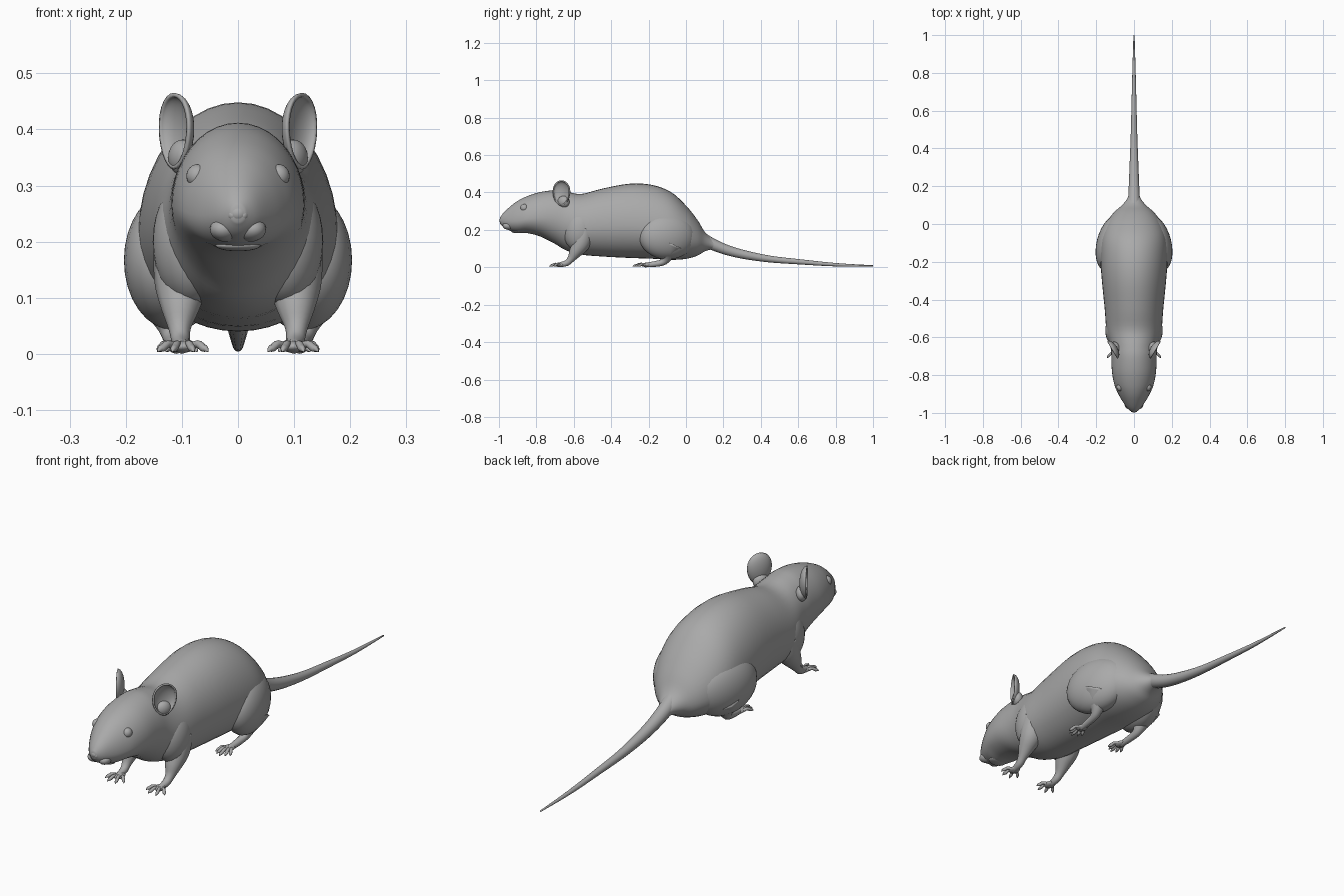
import bpy, bmesh, math
from mathutils import Vector, Matrix

cube = bpy.data.objects.get("Cube")
if cube:
    bpy.data.objects.remove(cube)

grey = bpy.data.materials.new("soft grey")
grey.use_nodes = True
COLOUR = (0.4, 0.4, 0.4, 1)
grey.diffuse_color = COLOUR
grey.node_tree.nodes["Principled BSDF"].inputs["Base Color"].default_value = COLOUR


def finish(name, bm, mirror=False):
    """Turn a bmesh into a smooth object, optionally mirrored across x."""
    bmesh.ops.recalc_face_normals(bm, faces=bm.faces)
    for f in bm.faces:
        f.smooth = True
    mesh = bpy.data.meshes.new(name)
    bm.to_mesh(mesh)
    bm.free()
    mesh.materials.append(grey)
    obj = bpy.data.objects.new(name, mesh)
    bpy.context.collection.objects.link(obj)
    if mirror:
        mod = obj.modifiers.new("Mirror", "MIRROR")
        mod.use_mirror_merge = False
    return obj


def smooth_rows(rows, steps=4):
    """Catmull-Rom interpolation of tuples."""
    rows = [Vector(r) for r in rows]
    pts = [rows[0]] + rows + [rows[-1]]
    out = []
    for a, b, c, d in zip(pts, pts[1:], pts[2:], pts[3:]):
        for i in range(steps):
            t = i / steps
            out.append(b + (c - a) * (t / 2)
                       + (a - b * 2.5 + c * 2 - d / 2) * t ** 2
                       + ((b - c) * 1.5 + (d - a) / 2) * t ** 3)
    return out + [rows[-1]]


def skin(bm, rings):
    """Bridge rings of points into a closed skin."""
    loops = [[bm.verts.new(p) for p in ring] for ring in rings]
    n = len(loops[0])
    for a, b in zip(loops, loops[1:]):
        for i in range(n):
            j = (i + 1) % n
            bm.faces.new((a[i], a[j], b[j], b[i]))
    bm.faces.new(loops[0])
    bm.faces.new(loops[-1])


def limb(bm, rows, sides=12):
    """Round tube through (x, y, z, radius) rows, with rounded ends."""
    rows = smooth_rows(rows)
    rings = []
    for i, row in enumerate(rows):
        before, after = rows[max(i - 1, 0)], rows[min(i + 1, len(rows) - 1)]
        axis = (after - before).xyz.normalized()
        u = axis.cross(Vector((1, 0, 0))).normalized()
        v = axis.cross(u)
        ring = []
        for k in range(sides):
            a = math.tau * k / sides
            ring.append(row.xyz + (u * math.cos(a) + v * math.sin(a)) * row.w)
        rings.append(ring)
    skin(bm, rings)


def ball(bm, centre, size, yaw=0, tilt=0, segments=24):
    m = (Matrix.Translation(centre) @ Matrix.Rotation(yaw, 4, "Z")
         @ Matrix.Rotation(tilt, 4, "X") @ Matrix.Diagonal((*size, 1)))
    bmesh.ops.create_uvsphere(bm, u_segments=segments, v_segments=segments // 2,
                              radius=1, matrix=m)


# Head and trunk: y, bottom, top, half width, height fraction of widest point
sections = [
    (-.995, .235, .265, .012, .5), (-.975, .213, .292, .035, .45),
    (-.94, .195, .325, .06, .4), (-.9, .185, .355, .083, .38),
    (-.85, .183, .38, .104, .38), (-.78, .165, .402, .117, .42),
    (-.7, .125, .412, .12, .48), (-.64, .09, .405, .126, .48),
    (-.56, .068, .392, .146, .45), (-.45, .058, .42, .155, .45),
    (-.3, .05, .447, .17, .44), (-.18, .046, .44, .178, .42),
    (-.08, .04, .402, .175, .42), (0, .045, .33, .15, .43),
    (.06, .062, .255, .108, .45), (.1, .085, .19, .063, .48),
    (.14, .095, .153, .033, .5), (.18, .085, .13, .025, .5)]
SIDES = 40
rings = []
for y, low, high, half, frac in smooth_rows(sections):
    mid = low + (high - low) * frac
    ring = []
    for k in range(SIDES):
        a = math.tau * k / SIDES
        s = math.sin(a)
        ring.append((half * math.cos(a), y, mid + s * (high - mid if s > 0 else mid - low)))
    rings.append(ring)
bm = bmesh.new()
skin(bm, rings)
finish("body", bm)

# Tail
bm = bmesh.new()
limb(bm, [(0, .08, .155, .036), (0, .14, .124, .031), (0, .22, .092, .027),
          (0, .32, .066, .023), (0, .45, .044, .018), (0, .6, .03, .014),
          (0, .8, .014, .009), (0, 1, .008, .003)], 16)
finish("tail", bm)

# Shoulders and thighs
bm = bmesh.new()
ball(bm, (.083, -.565, .2), (.069, .09, .115), tilt=-.15, segments=32)
finish("shoulder", bm, True)
bm = bmesh.new()
ball(bm, (.114, -.1, .167), (.083, .155, .125), yaw=.26, segments=32)
finish("thigh", bm, True)

# Legs down to the paws
bm = bmesh.new()
limb(bm, [(.09, -.54, .2, .06), (.1, -.56, .13, .05), (.103, -.592, .08, .034),
          (.104, -.615, .045, .02), (.102, -.64, .022, .016), (.1, -.685, .012, .012)])
finish("front_leg", bm, True)
bm = bmesh.new()
limb(bm, [(.125, -.08, .13, .07), (.122, -.1, .085, .05), (.118, -.105, .05, .028),
          (.115, -.125, .027, .018), (.112, -.17, .017, .015), (.11, -.22, .012, .012)])
finish("hind_leg", bm, True)


def paw(name, x, y, reach, spread, count):
    """Flat paw pad with a fan of knuckled toes and pointed claws."""
    bm = bmesh.new()
    ball(bm, (x, y, .013), (.021, .028, .011))
    for i in range(count):
        f = 2 * i / (count - 1) - 1
        length = reach * (1 - .3 * abs(f))
        dx, dy = math.sin(f * spread), -math.cos(f * spread)
        root = x + f * .014
        path = [(0, .013, .007), (.4, .018, .0065), (.7, .011, .007),
                (.85, .009, .0055), (1, .004, .001)]
        limb(bm, [(root + dx * length * t, y + dy * length * t, z, r)
                  for t, z, r in path], 8)
    finish(name, bm, True)


paw("front_paw", .098, -.675, .065, .75, 4)
paw("hind_paw", .108, -.215, .07, .45, 5)

# Ears: open bowls facing outward and forward
bm = bmesh.new()
bmesh.ops.create_uvsphere(bm, u_segments=28, v_segments=18, radius=1)
bmesh.ops.delete(bm, geom=[v for v in bm.verts if v.co.z > .01], context="VERTS")
side, up = Vector((.5, .86, 0)), Vector((0, 0, 1))
out = side.cross(up)
for v in bm.verts:
    p = v.co.copy()
    width = .05 * (1 + .12 * p.y)
    v.co = Vector((.115, -.667, .397)) + side * p.x * width + up * p.y * .065 + out * p.z * .026
ear = finish("ear", bm, True)
shell = ear.modifiers.new("Thickness", "SOLIDIFY")
shell.thickness = .007
shell.offset = 0
bm = bmesh.new()
ball(bm, (.098, -.655, .35), (.024, .034, .032), yaw=-.5)
finish("ear_base", bm, True)

# Eyes with a raised brow of lid around them
bm = bmesh.new()
ball(bm, (.072, -.864, .317), (.02, .021, .021))
finish("eye", bm, True)

# Nose, nostril pads and lips
bm = bmesh.new()
ball(bm, (0, -.979, .25), (.02, .019, .017))
finish("nose", bm)
bm = bmesh.new()
ball(bm, (.01, -.984, .247), (.009, .012, .01), segments=16)
finish("nostril_pad", bm, True)
bm = bmesh.new()
ball(bm, (.022, -.945, .222), (.027, .036, .022), yaw=.35)
finish("cheek_pad", bm, True)
bm = bmesh.new()
ball(bm, (0, -.905, .193), (.04, .03, .01))
finish("lower_lip", bm)
